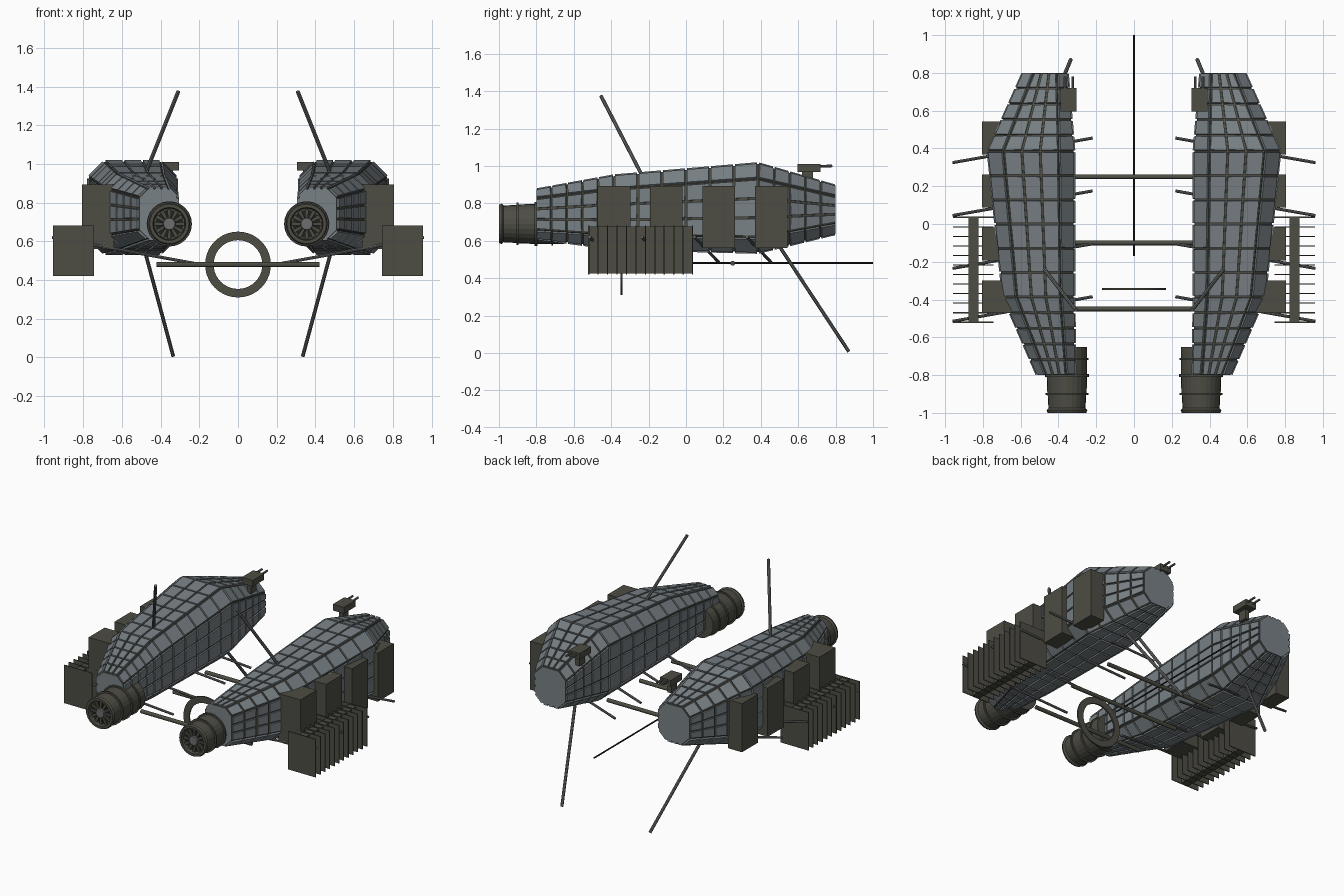
import bpy, bmesh, math
from mathutils import Vector

cube = bpy.data.objects.get("Cube")
if cube:
    bpy.data.objects.remove(cube, do_unlink=True)


def material(name, rgb):
    m = bpy.data.materials.new(name)
    m.use_nodes = True
    m.diffuse_color = (*rgb, 1)
    m.node_tree.nodes["Principled BSDF"].inputs["Base Color"].default_value = (*rgb, 1)
    return m


PLATE = material("hull grey", (0.19, 0.22, 0.235))
DARK = material("dark olive", (0.075, 0.074, 0.058))
STEEL = material("rod grey", (0.15, 0.155, 0.155))
BLACK = material("near black", (0.015, 0.015, 0.014))


def finish(name, bm, *mats):
    mesh = bpy.data.meshes.new(name)
    bm.to_mesh(mesh)
    bm.free()
    for m in mats:
        mesh.materials.append(m)
    ob = bpy.data.objects.new(name, mesh)
    bpy.context.collection.objects.link(ob)
    return ob


def add_box(bm, lo, hi):
    lo, hi = Vector(lo), Vector(hi)
    new = bmesh.ops.create_cube(bm, size=1)["verts"]
    for v in new:
        v.co = (lo + hi) / 2 + v.co * (hi - lo)
    return new


def rod(name, a, b, r, mat, sides=8):
    a, b = Vector(a), Vector(b)
    bm = bmesh.new()
    bmesh.ops.create_cone(bm, cap_ends=True, segments=sides, radius1=r, radius2=r, depth=(b - a).length)
    turn = (b - a).to_track_quat("Z", "Y")
    for v in bm.verts:
        v.co = turn @ v.co + (a + b) / 2
    return finish(name, bm, mat)


def lathe(name, centre, profile, mat, sides=24, closed=False):
    """Spin (y, radius) points about an axis parallel to y."""
    bm = bmesh.new()
    rings = []
    for y, r in profile:
        rings.append([bm.verts.new((centre[0] + r * math.cos(math.tau * i / sides), y,
                                    centre[1] + r * math.sin(math.tau * i / sides)))
                      for i in range(sides)])
    pairs = list(zip(rings, rings[1:]))
    if closed:
        pairs.append((rings[-1], rings[0]))
    else:
        bm.faces.new(rings[0])
        bm.faces.new(rings[-1])
    for p, q in pairs:
        for i in range(sides):
            j = (i + 1) % sides
            bm.faces.new((p[i], p[j], q[j], q[i]))
    bmesh.ops.recalc_face_normals(bm, faces=bm.faces)
    return finish(name, bm, mat)


# Hull stations: y, inner x, outer x, bottom z, top z, chamfer, bands to the next
STATIONS = [(-0.80, 0.315, 0.51, 0.615, 0.87, 0.045, 5),
            (-0.385, 0.32, 0.69, 0.56, 0.945, 0.07, 6),
            (0.385, 0.32, 0.77, 0.54, 1.01, 0.08, 5),
            (0.80, 0.355, 0.585, 0.64, 0.89, 0.055, 0)]


def section(x0, x1, z0, z1, c):
    """Chamfered rectangle, each flat side split into three."""
    corners = [(x0 + c, z0), (x1 - c, z0), (x1, z0 + c), (x1, z1 - c),
               (x1 - c, z1), (x0 + c, z1), (x0, z1 - c), (x0, z0 + c)]
    pts = []
    for i, a in enumerate(corners):
        b = corners[(i + 1) % 8]
        n = 3 if i % 2 == 0 else 1
        pts += [(a[0] + (b[0] - a[0]) * k / n, a[1] + (b[1] - a[1]) * k / n) for k in range(n)]
    return pts


def hull(name, s):
    bm = bmesh.new()
    rings = []
    for a, b in zip(STATIONS, STATIONS[1:] + STATIONS[-1:]):
        for k in range(max(a[6], 1)):
            t = k / max(a[6], 1)
            v = [p + (q - p) * t for p, q in zip(a[:6], b[:6])]
            rings.append([bm.verts.new((s * x, v[0], z)) for x, z in section(*v[1:])])
    panels = []
    for p, q in zip(rings, rings[1:]):
        for i in range(len(p)):
            j = (i + 1) % len(p)
            panels.append(bm.faces.new((p[i], p[j], q[j], q[i])))
    caps = [bm.faces.new(rings[0]), bm.faces.new(rings[-1])]
    bmesh.ops.recalc_face_normals(bm, faces=bm.faces)
    # Dark seams around raised light plates
    seams = bmesh.ops.inset_individual(bm, faces=panels, thickness=0.007)["faces"]
    for f in seams:
        f.material_index = 1
    rims = bmesh.ops.inset_individual(bm, faces=panels, thickness=0.001, depth=0.01)["faces"]
    for f in panels + caps + rims:
        f.material_index = 0
    finish(name, bm, PLATE, DARK)


for s, side in ((1, "left"), (-1, "right")):
    hull(side + "_hull", s)

    # Engine with raised bands, recessed intake, blades and hub
    cx, cz = 0.355 * s, 0.69
    engine = [(-0.97, 0.0), (-0.97, 0.08), (-1.0, 0.085), (-1.0, 0.102), (-0.985, 0.108), (-0.975, 0.098),
              (-0.905, 0.102), (-0.905, 0.114), (-0.895, 0.114), (-0.895, 0.104),
              (-0.81, 0.107), (-0.81, 0.117), (-0.795, 0.117), (-0.795, 0.107),
              (-0.72, 0.107), (-0.72, 0.115), (-0.71, 0.115), (-0.71, 0.107), (-0.65, 0.107)]
    engine[0] = (-0.97, 0.004)
    lathe(side + "_engine", (cx, cz), engine, DARK)
    lathe(side + "_intake_disc", (cx, cz), [(-0.976, 0.072), (-0.969, 0.072)], BLACK)
    lathe(side + "_engine_hub", (cx, cz), [(-0.995, 0.03), (-0.97, 0.035)], STEEL, 16)
    bm = bmesh.new()
    for k in range(12):
        a = math.tau * k / 12
        for v in add_box(bm, (0.025, -0.985, -0.009), (0.078, -0.972, 0.009)):
            x, z = v.co.x, v.co.z * (0.5 + v.co.x * 8)
            v.co.x = cx + x * math.cos(a) - z * math.sin(a)
            v.co.z = cz + x * math.sin(a) + z * math.cos(a)
    finish(side + "_engine_blades", bm, DARK)

    # Equipment boxes and the slanted rods running under the hull
    for k in range(4):
        y = -0.385 + 0.28 * k
        bm = bmesh.new()
        add_box(bm, (0.64 * s if k == 0 else 0.70 * s, y - 0.087, 0.56), (0.805 * s, y + 0.087, 0.893))
        bmesh.ops.recalc_face_normals(bm, faces=bm.faces)
        finish(f"{side}_equipment_box_{k + 1}", bm, DARK)
        rod(f"{side}_cross_rod_{k + 1}", (0.22 * s, y, 0.485), (0.96 * s, y - 0.13, 0.62), 0.008, STEEL)

    # Radiator: a spine carrying thin fins
    bm = bmesh.new()
    add_box(bm, (0.822 * s, -0.52, 0.425), (0.876 * s, 0.035, 0.675))
    for k in range(12):
        y = -0.52 + 0.0505 * k
        add_box(bm, (0.745 * s, y - 0.003, 0.42), (0.957 * s, y + 0.003, 0.682))
    bmesh.ops.recalc_face_normals(bm, faces=bm.faces)
    finish(side + "_radiator", bm, DARK)

    # Long antennas
    rod(side + "_upper_antenna", (0.49 * s, -0.22, 0.92), (0.308 * s, -0.455, 1.375), 0.01, STEEL)
    rod(side + "_lower_antenna", (0.495 * s, 0.48, 0.6), (0.335 * s, 0.87, 0.008), 0.01, STEEL)

    # Small turret with twin barrels
    bm = bmesh.new()
    add_box(bm, (0.305 * s, 0.595, 0.967), (0.388 * s, 0.72, 1.01))
    add_box(bm, (0.335 * s, 0.62, 0.9), (0.365 * s, 0.68, 0.97))
    bmesh.ops.recalc_face_normals(bm, faces=bm.faces)
    finish(side + "_turret", bm, DARK)
    for k, x in enumerate((0.325, 0.365)):
        rod(f"{side}_turret_barrel_{k + 1}", (x * s, 0.7, 0.998), (x * s, 0.782, 1.0), 0.007, STEEL)

# Tubes joining the two hulls
for k, y in enumerate((-0.45, -0.1, 0.25)):
    rod(f"joining_tube_{k + 1}", (-0.42, y, 0.48), (0.42, y, 0.48), 0.013, DARK, 12)

# Central ring and long pole
lathe("central_ring", (0, 0.48), [(-0.35, 0.126), (-0.35, 0.17), (-0.34, 0.17), (-0.34, 0.126)],
      DARK, 40, closed=True)
rod("central_pole", (0, -0.17, 0.48), (0, 1.0, 0.48), 0.005, BLACK)
